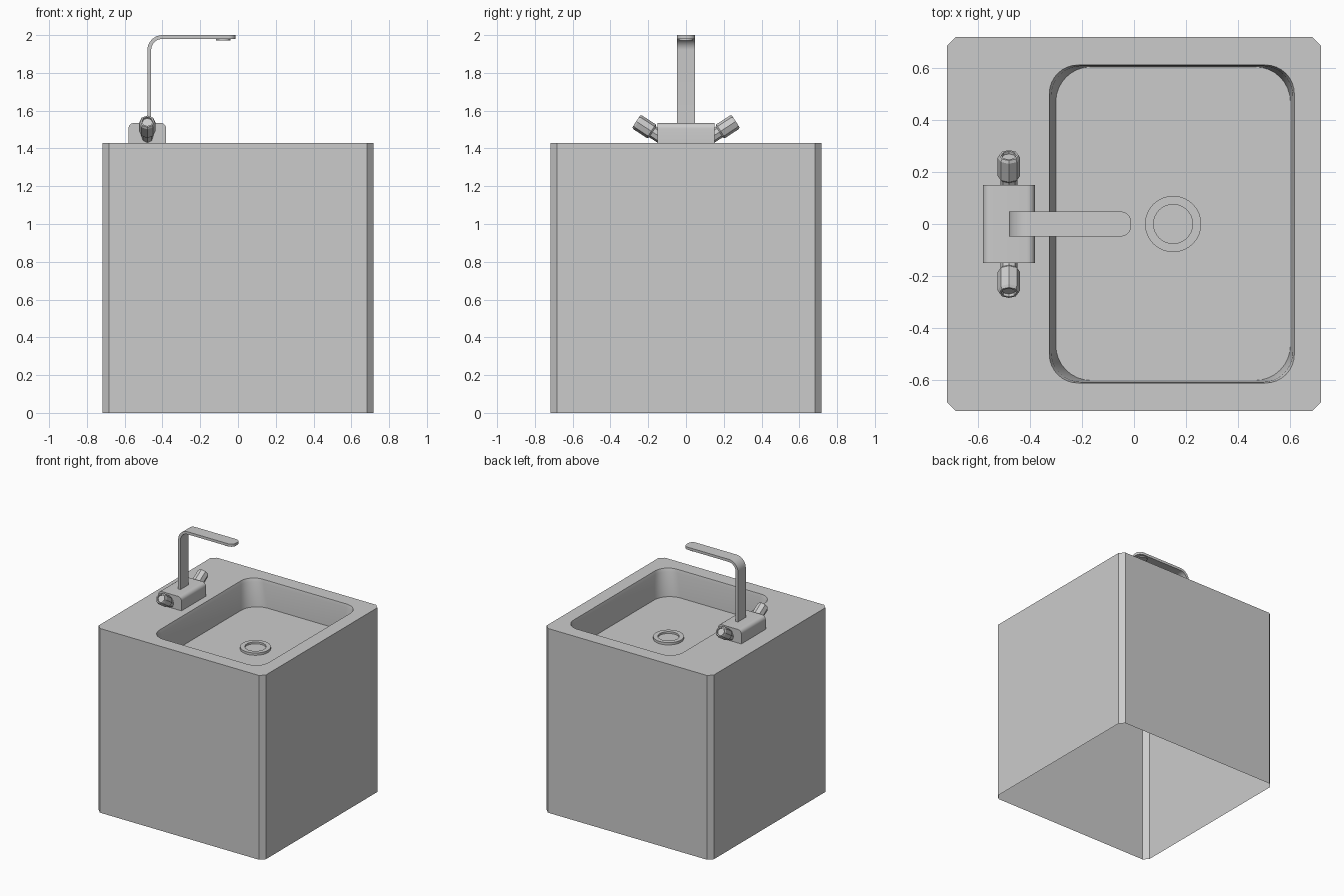
import bpy, bmesh
from math import sin, cos, pi, radians
from mathutils import Matrix, Vector

if "Cube" in bpy.data.objects:
    bpy.data.objects.remove(bpy.data.objects["Cube"])

TOP = 1.43
FLOOR = 1.22


def finish(bm, name, angle=35):
    bmesh.ops.recalc_face_normals(bm, faces=bm.faces[:])
    me = bpy.data.meshes.new(name)
    bm.to_mesh(me)
    bm.free()
    ob = bpy.data.objects.new(name, me)
    bpy.context.collection.objects.link(ob)
    bpy.ops.object.select_all(action='DESELECT')
    ob.select_set(True)
    bpy.context.view_layer.objects.active = ob
    if angle:
        bpy.ops.object.shade_smooth_by_angle(angle=radians(angle))
    return ob


def loft(bm, rings, cap_start=True, cap_end=True):
    vs = [[bm.verts.new(p) for p in r] for r in rings]
    for a, b in zip(vs, vs[1:]):
        n = len(a)
        for i in range(n):
            j = (i + 1) % n
            bm.faces.new((a[i], a[j], b[j], b[i]))
    if cap_start:
        bm.faces.new(vs[0][::-1])
    if cap_end:
        bm.faces.new(vs[-1])
    return vs


def rounded_rect(x0, x1, y0, y1, r, z, seg=8):
    pts = []
    corners = [(x1 - r, y1 - r), (x0 + r, y1 - r), (x0 + r, y0 + r), (x1 - r, y0 + r)]
    for k, (cx, cy) in enumerate(corners):
        for i in range(seg + 1):
            a = (k + i / seg) * pi / 2
            pts.append((cx + r * cos(a), cy + r * sin(a), z))
    return pts


def lathe(bm, profile, n):
    loft(bm, [[(r * cos(2 * pi * i / n), r * sin(2 * pi * i / n), z) for i in range(n)]
              for r, z in profile])


# Cabinet: open-bottomed shell with chamfered corners and a sunken basin
bm = bmesh.new()
walls = loft(bm, [rounded_rect(-.718, .718, -.718, .718, .035, z, 1) for z in (0, TOP)],
             False, False)
basin = loft(bm, [rounded_rect(-.325, .615, -.61, .61, .11, TOP),
                  rounded_rect(-.318, .609, -.606, .606, .115, TOP - .025),
                  rounded_rect(-.30, .60, -.60, .603, .135, FLOOR)], False, True)
edges = []
for loop in (walls[-1], basin[0]):
    edges += [bm.edges.get((loop[i - 1], loop[i])) for i in range(len(loop))]
bmesh.ops.triangle_fill(bm, edges=edges, use_beauty=True, use_dissolve=False)
finish(bm, "cabinet_with_basin", 30)

# Drain ring
bm = bmesh.new()
lathe(bm, [(.108, 0), (.108, .018), (.075, .018), (.075, .004)], 32)
finish(bm, "drain").location = (.15, 0, FLOOR)

# Tap base: block with rounded upper edges, extruded along y
prof = [(-.58, TOP), (-.38, TOP)]
for cx, a0 in ((-.41, 0), (-.55, 90)):
    prof += [(cx + .03 * cos(radians(a0 + 15 * i)), 1.505 + .03 * sin(radians(a0 + 15 * i)))
             for i in range(7)]
bm = bmesh.new()
loft(bm, [[(x, y, z) for x, z in prof] for y in (-.15, .15)])
finish(bm, "tap_base")

# Spout: flat strip rising, bending and ending in a rounded tip
T, R, HW = .02, .08, .048
stations = [((-.48, 1.52), (-.48 + T, 1.52), HW)]
for i in range(9):
    a = pi - i * pi / 16
    c, s = cos(a), sin(a)
    stations.append(((-.40 + R * c, 1.92 + R * s),
                     (-.40 + (R - T) * c, 1.92 + (R - T) * s), HW))
for i in range(6):
    a = i * pi / 10
    x = -.05 + .038 * sin(a)
    stations.append(((x, 2.0), (x, 2.0 - T), HW - .038 + .038 * cos(a)))
bm = bmesh.new()
loft(bm, [[(o[0], -w, o[1]), (o[0], w, o[1]), (n[0], w, n[1]), (n[0], -w, n[1])]
          for o, n, w in stations])
finish(bm, "spout")

# Outlet disc under the spout tip
bm = bmesh.new()
lathe(bm, [(.038, 0), (.038, .012)], 24)
finish(bm, "spout_outlet").location = (-.078, 0, 1.972)

# Handles: slim stem and faceted head with a recessed end, tilted outwards
for side, label in ((-1, "front"), (1, "back")):
    axis = Vector((0, side * cos(radians(33)), sin(radians(33))))
    turn = Vector((0, 0, 1)).rotation_difference(axis).to_matrix().to_4x4()
    pose = Matrix.Translation((-.48, side * .177, 1.487)) @ turn
    for part, profile in (
            ("stem", [(.033, -.065), (.033, .01)]),
            ("head", [(.036, 0), (.043, .008), (.043, .092), (.037, .103),
                      (.029, .103), (.027, .092)])):
        bm = bmesh.new()
        lathe(bm, profile, 8)
        finish(bm, f"{label}_handle_{part}", 0).matrix_world = pose
